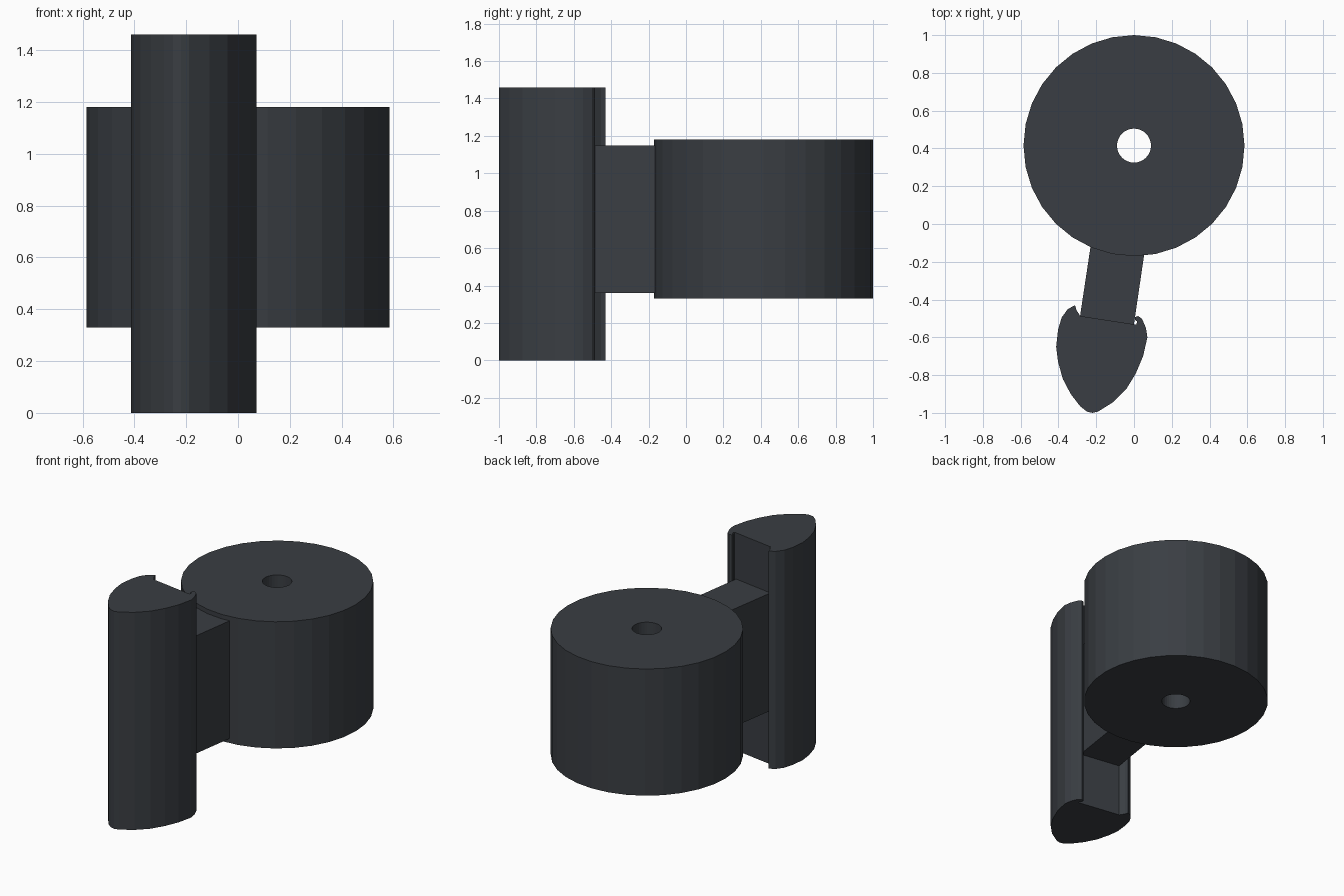
import bpy, bmesh
from math import cos, sin, tau

if "Cube" in bpy.data.objects:
    bpy.data.objects.remove(bpy.data.objects["Cube"])

# Dark slate finish shared by all parts
slate = bpy.data.materials.new("dark_slate")
slate.diffuse_color = (0.042, 0.048, 0.056, 1)
slate.use_nodes = True
slate.node_tree.nodes["Principled BSDF"].inputs["Base Color"].default_value = slate.diffuse_color


def finish(name, bm):
    bmesh.ops.recalc_face_normals(bm, faces=bm.faces)
    mesh = bpy.data.meshes.new(name)
    bm.to_mesh(mesh)
    bm.free()
    mesh.materials.append(slate)
    obj = bpy.data.objects.new(name, mesh)
    bpy.context.collection.objects.link(obj)
    return obj


def prism(name, outline, z0, z1):
    """Extrude a flat xy outline from z0 to z1."""
    bm = bmesh.new()
    face = bm.faces.new([bm.verts.new((x, y, z0)) for x, y in outline])
    top = bmesh.ops.extrude_face_region(bm, geom=[face], use_keep_orig=True)
    verts = [g for g in top["geom"] if isinstance(g, bmesh.types.BMVert)]
    bmesh.ops.translate(bm, verts=verts, vec=(0, 0, z1 - z0))
    return finish(name, bm)


def tube(name, cx, cy, r_out, r_in, z0, z1, sides):
    """Thick-walled cylinder with an open bore."""
    bm = bmesh.new()
    section = [(r_out, z0), (r_out, z1), (r_in, z1), (r_in, z0)]
    rings = [[bm.verts.new((cx + r * cos(tau * i / sides),
                            cy + r * sin(tau * i / sides), z))
              for i in range(sides)] for r, z in section]
    for a, b in zip(rings, rings[1:] + rings[:1]):
        for i in range(sides):
            j = (i + 1) % sides
            bm.faces.new((a[i], a[j], b[j], b[i]))
    return finish(name, bm)


# Round hub with a central bore
tube("hub", 0, 0.415, 0.585, 0.09, 0.33, 1.18, 32)

# Slanted arm, its inner end buried in the hub and outer end just in the pad
prism("arm", [(-0.286, -0.49), (-0.001, -0.535), (0.063, -0.10), (-0.221, -0.06)],
      0.36, 1.15)

# Tall pointed pad with a flat back between two rounded lips
pad = [
    (-0.285, -0.487), (-0.305, -0.455), (-0.312, -0.43), (-0.35, -0.45),
    (-0.383, -0.495), (-0.402, -0.56), (-0.412, -0.65), (-0.402, -0.73),
    (-0.377, -0.82), (-0.335, -0.90), (-0.285, -0.965), (-0.25, -0.993),
    (-0.22, -1.0), (-0.19, -0.993), (-0.11, -0.943), (-0.04, -0.873),
    (0.01, -0.79), (0.048, -0.70), (0.071, -0.60), (0.063, -0.55),
    (0.043, -0.503), (0.022, -0.487), (0.004, -0.493), (0.004, -0.508),
    (0.017, -0.515), (0.012, -0.533),
]
prism("pad", pad, 0.0, 1.46)
